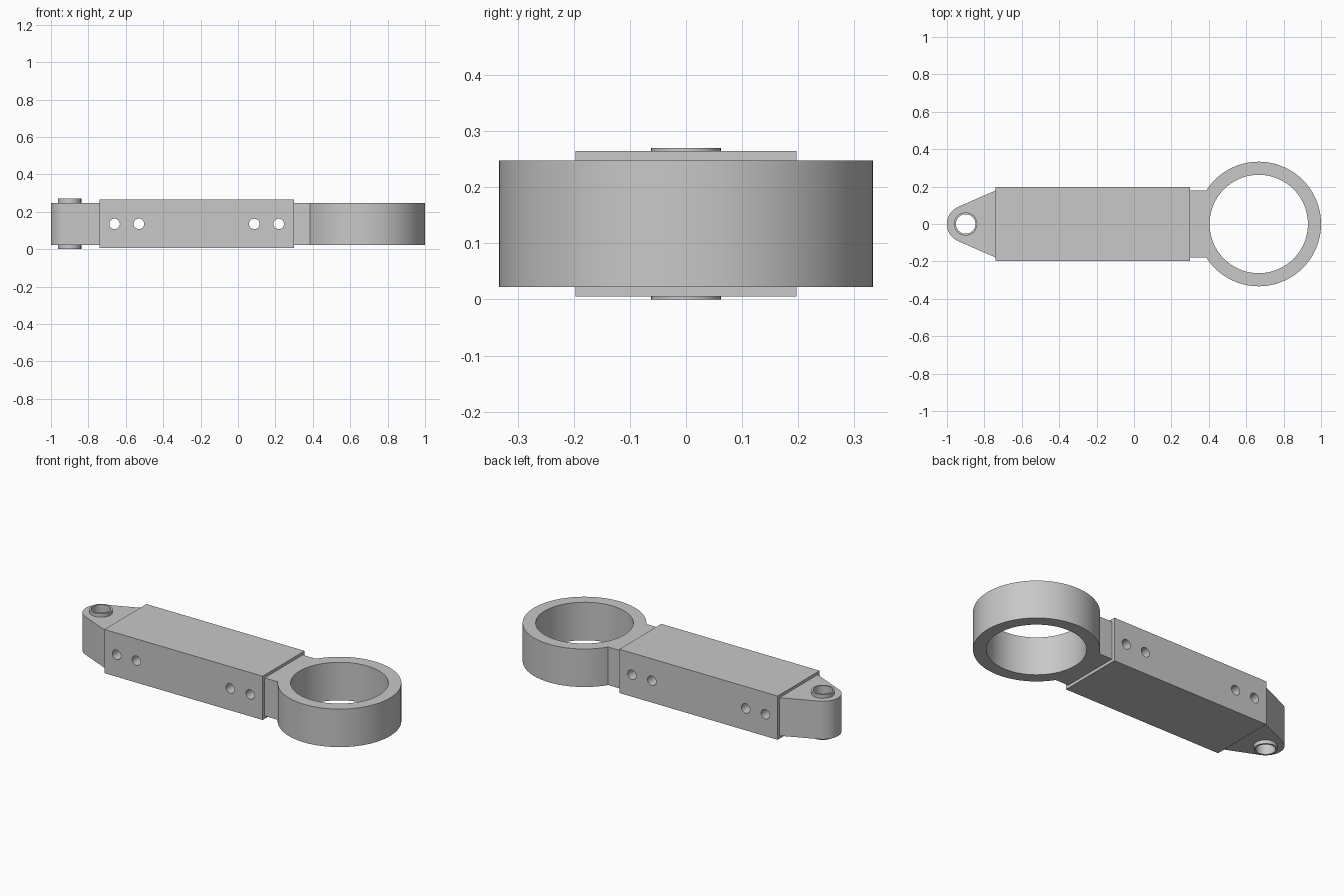
import bpy, bmesh
from math import sin, cos, pi, asin, atan2, hypot
from mathutils import Matrix

old = bpy.data.objects.get("Cube")
if old:
    bpy.data.objects.remove(old, do_unlink=True)

metal = bpy.data.materials.new("grey metal")
metal.use_nodes = True
metal.diffuse_color = (0.58, 0.58, 0.58, 1)
metal.node_tree.nodes["Principled BSDF"].inputs["Base Color"].default_value = metal.diffuse_color


def arc(x, radius, start, end, steps):
    """Points along an arc centred on the long axis."""
    angles = [start + (end - start) * i / steps for i in range(steps + 1)]
    return [(x + radius * cos(a), radius * sin(a)) for a in angles]


def circle(x, radius, steps=64):
    return arc(x, radius, 0, 2 * pi, steps)[:-1]


def prism(name, outline, bottom, top):
    """Extrude a plan outline between two heights."""
    bm = bmesh.new()
    face = bm.faces.new([bm.verts.new((x, y, bottom)) for x, y in outline])
    new = bmesh.ops.extrude_face_region(bm, geom=[face])["geom"]
    verts = [v for v in new if isinstance(v, bmesh.types.BMVert)]
    bmesh.ops.translate(bm, verts=verts, vec=(0, 0, top - bottom))
    bmesh.ops.recalc_face_normals(bm, faces=bm.faces)
    mesh = bpy.data.meshes.new(name)
    bm.to_mesh(mesh)
    bm.free()
    mesh.materials.append(metal)
    obj = bpy.data.objects.new(name, mesh)
    bpy.context.collection.objects.link(obj)
    return obj


def activate(obj):
    bpy.ops.object.select_all(action="DESELECT")
    obj.select_set(True)
    bpy.context.view_layer.objects.active = obj


def drill(obj, x, radius, sideways=False):
    """Cut a round through hole, upright or across the width."""
    cutter = prism("hole_cutter", circle(x, radius), -1, 1)
    cutter.hide_render = True
    if sideways:
        cutter.data.transform(Matrix.Translation((0, 0, MID)) @ Matrix.Rotation(pi / 2, 4, "X"))
    mod = obj.modifiers.new("hole", "BOOLEAN")
    mod.operation, mod.solver, mod.object = "DIFFERENCE", "EXACT", cutter
    activate(obj)
    bpy.ops.object.modifier_apply(modifier=mod.name)
    bpy.data.objects.remove(cutter, do_unlink=True)


MID = 0.135
LOW, HIGH = 0.022, 0.248
BOX_LEFT, BOX_RIGHT, BOX_HALF = -0.74, 0.30, 0.197
HALF = 0.179

# Central beam with four cross holes
beam = prism("beam", [(BOX_LEFT, -BOX_HALF), (BOX_RIGHT, -BOX_HALF),
                      (BOX_RIGHT, BOX_HALF), (BOX_LEFT, BOX_HALF)], 0.005, 0.265)
for x in (-0.66, -0.53, 0.087, 0.218):
    drill(beam, x, 0.028, sideways=True)

# Large ring with its neck, as one outline
ring_x, ring_r = 0.667, 0.333
join = pi - asin(HALF / ring_r)
outline = arc(ring_x, ring_r, -join, join, 96)
outline += [(BOX_RIGHT - 0.02, HALF), (BOX_RIGHT - 0.02, -HALF)]
ring = prism("ring_end", outline, LOW, HIGH)
drill(ring, ring_x, 0.263, False)

# Tapered lug: straight sides tangent to a rounded tip
tip_x, tip_r = -0.9, 0.1
run = BOX_LEFT - tip_x
tangent = atan2(HALF, run) + pi / 2 - asin(tip_r / hypot(run, HALF))
tangent = atan2(HALF, run) + (pi / 2 - asin(tip_r / hypot(run, HALF))) if tangent < 0 else tangent
outline = arc(tip_x, tip_r, tangent, 2 * pi - tangent, 40)
outline += [(BOX_LEFT, -HALF), (BOX_LEFT + 0.02, -HALF),
            (BOX_LEFT + 0.02, HALF), (BOX_LEFT, HALF)]
lug = prism("lug_end", outline, LOW, HIGH)
drill(lug, tip_x, 0.06)

# Bushing standing proud of the lug
bushing = prism("bushing", circle(tip_x, 0.062), 0, 0.27)
drill(bushing, tip_x, 0.052)

for part in (beam, ring, lug, bushing):
    activate(part)
    bpy.ops.object.shade_smooth_by_angle(angle=pi / 9)
